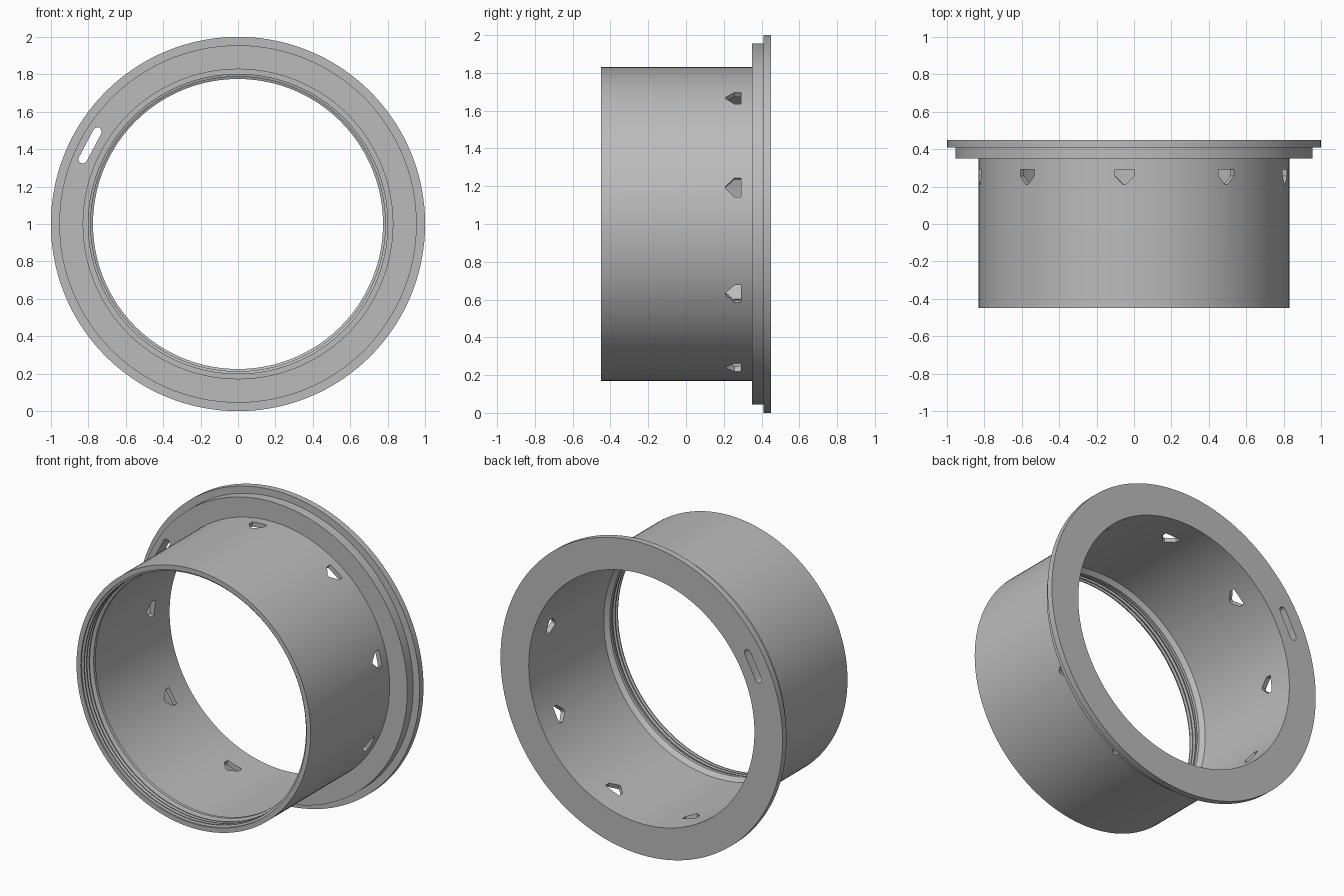
import bpy, bmesh
from math import sin, cos, pi, radians, atan2
from mathutils import Vector

if "Cube" in bpy.data.objects:
    bpy.data.objects.remove(bpy.data.objects["Cube"], do_unlink=True)

CENTRE = Vector((0, 0, 1))
SEGMENTS = 144

grey = bpy.data.materials.new("plain grey")
grey.use_nodes = True
grey.diffuse_color = (0.5, 0.5, 0.5, 1)
grey.node_tree.nodes["Principled BSDF"].inputs["Base Color"].default_value = (0.5, 0.5, 0.5, 1)


def make_object(name, bm):
    bmesh.ops.recalc_face_normals(bm, faces=bm.faces)
    mesh = bpy.data.meshes.new(name)
    bm.to_mesh(mesh)
    bm.free()
    mesh.materials.append(grey)
    obj = bpy.data.objects.new(name, mesh)
    bpy.context.collection.objects.link(obj)
    return obj


def lathe(name, profile):
    """Closed (radius, y) profile turned around the y axis."""
    bm = bmesh.new()
    rings = []
    for i in range(SEGMENTS):
        a = 2 * pi * i / SEGMENTS
        rings.append([bm.verts.new(CENTRE + Vector((r * sin(a), y, r * cos(a)))) for r, y in profile])
    n = len(profile)
    for i, ring in enumerate(rings):
        nxt = rings[(i + 1) % SEGMENTS]
        for j in range(n):
            k = (j + 1) % n
            bm.faces.new((ring[j], ring[k], nxt[k], nxt[j]))
    return make_object(name, bm)


def prism(bm, outline, origin, u, v, depth):
    """Extrude a 2D outline lying in the u, v plane along depth."""
    verts = [bm.verts.new(origin + u * a + v * b) for a, b in outline]
    face = bm.faces.new(verts)
    res = bmesh.ops.extrude_face_region(bm, geom=[face])
    moved = [g for g in res["geom"] if isinstance(g, bmesh.types.BMVert)]
    bmesh.ops.translate(bm, verts=moved, vec=depth)


# Sleeve with stepped flange, outside first, then bore and inner lip
profile = [(0.83, -0.45), (0.83, 0.35), (0.955, 0.35), (0.955, 0.41),
           (1.0, 0.41), (1.0, 0.45), (0.80, 0.45),
           (0.80, -0.31), (0.775, -0.335), (0.775, -0.355)]
# Thread ridges in the front mouth
for i in range(3):
    y = -0.36 - 0.026 * i
    profile += [(0.80, y - 0.006), (0.80, y - 0.012), (0.787, y - 0.018), (0.787, y - 0.024)]
profile += [(0.80, -0.44), (0.80, -0.45)]
sleeve = lathe("flanged_sleeve", profile)

# Nine pointed windows around the sleeve and one slot in the flange
bm = bmesh.new()
Y = Vector((0, 1, 0))
window = [(-0.052, 0.292), (0.052, 0.292), (0.052, 0.257), (0.006, 0.21), (-0.006, 0.21), (-0.052, 0.257)]
for i in range(9):
    a = radians(-3.5 + 40 * i)
    radial = Vector((sin(a), 0, cos(a)))
    tangent = Vector((cos(a), 0, -sin(a)))
    prism(bm, window, CENTRE + radial * 0.7, tangent, Y, radial * 0.2)

radial = Vector((-0.79, 0, 0.42)).normalized()
tangent = Vector((radial.z, 0, -radial.x))
slot = []
for side in (1, -1):
    for k in range(9):
        t = -pi / 2 + pi * k / 8
        slot.append((side * (0.083 + 0.023 * cos(t)), side * 0.023 * sin(t)))
prism(bm, slot, CENTRE + radial * 0.895 + Y * 0.3, tangent, radial, Y * 0.2)
cutter = make_object("opening_cutter", bm)
cutter.hide_render = True

# Cut the openings and keep the result as a plain mesh
mod = sleeve.modifiers.new("openings", 'BOOLEAN')
mod.operation = 'DIFFERENCE'
mod.solver = 'EXACT'
mod.object = cutter
bpy.context.view_layer.update()
deps = bpy.context.evaluated_depsgraph_get()
cut_mesh = bpy.data.meshes.new_from_object(sleeve.evaluated_get(deps))
sleeve.modifiers.clear()
sleeve.data = cut_mesh
bpy.data.objects.remove(cutter, do_unlink=True)

# Smooth round walls, sharp edges
bpy.ops.object.select_all(action='DESELECT')
sleeve.select_set(True)
bpy.context.view_layer.objects.active = sleeve
bpy.ops.object.shade_smooth_by_angle(angle=radians(25))
